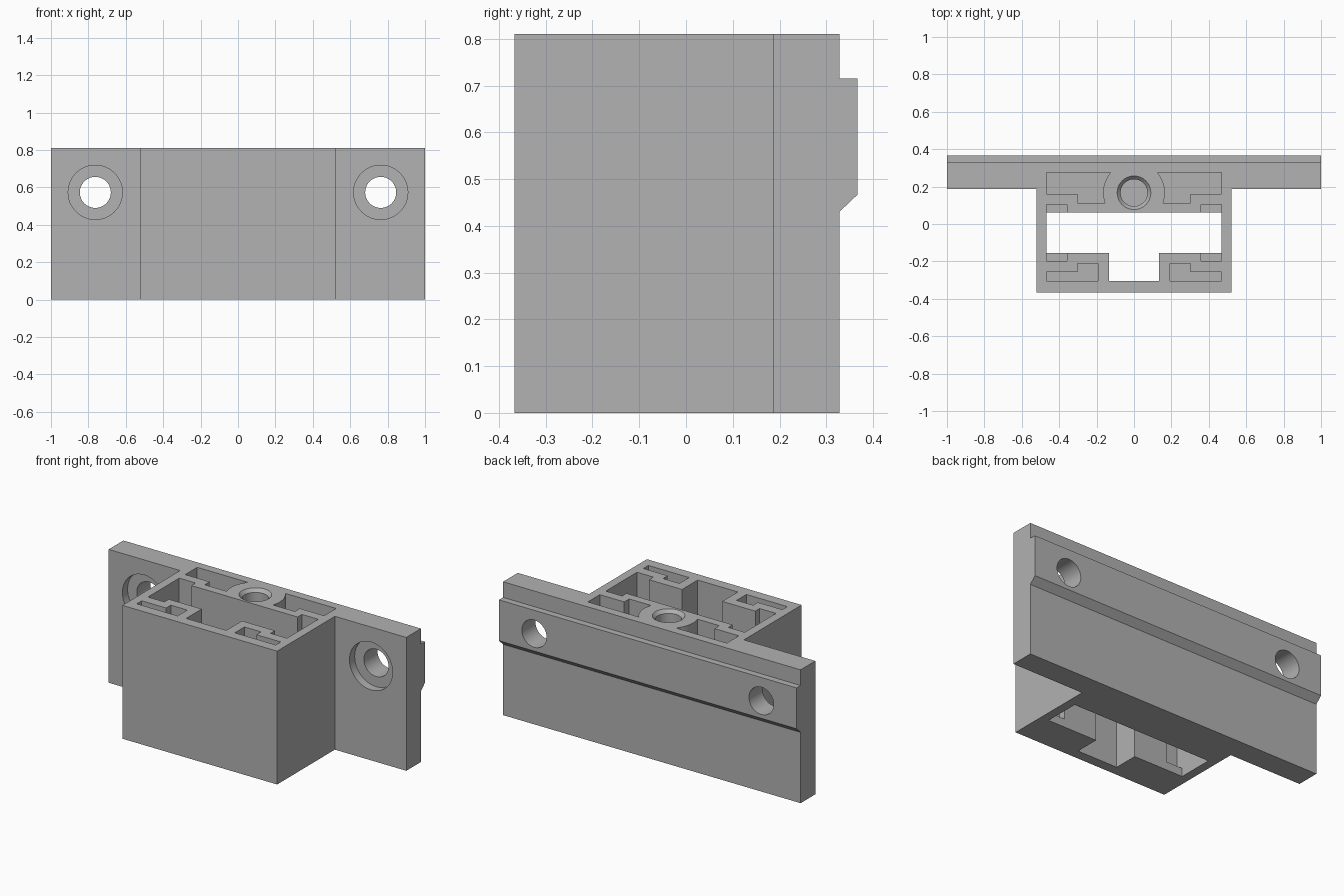
import bpy, bmesh, math
from mathutils import Vector

if "Cube" in bpy.data.objects:
    bpy.data.objects.remove(bpy.data.objects["Cube"])

HEIGHT = 0.81
FLOOR = 0.05
ABOVE = HEIGHT + 0.1

grey = bpy.data.materials.new("plain grey")
grey.use_nodes = True
colour = (0.445, 0.445, 0.445, 1)
grey.diffuse_color = colour
grey.node_tree.nodes["Principled BSDF"].inputs["Base Color"].default_value = colour


def prism(name, base, offset):
    """Extrude a closed outline of 3D points by an offset vector."""
    bm = bmesh.new()
    face = bm.faces.new([bm.verts.new(p) for p in base])
    top = bmesh.ops.extrude_face_region(bm, geom=[face])["geom"]
    bmesh.ops.translate(bm, vec=Vector(offset),
                        verts=[v for v in top if isinstance(v, bmesh.types.BMVert)])
    bmesh.ops.recalc_face_normals(bm, faces=bm.faces)
    mesh = bpy.data.meshes.new(name)
    bm.to_mesh(mesh)
    bm.free()
    mesh.materials.append(grey)
    obj = bpy.data.objects.new(name, mesh)
    bpy.context.collection.objects.link(obj)
    return obj


def upright(name, outline, low, high):
    return prism(name, [(x, y, low) for x, y in outline], (0, 0, high - low))


def lathe(name, centre, axis, profile, sides=48):
    """Closed turned solid; profile is a list of (radius, distance along axis)."""
    bm = bmesh.new()
    turn = Vector(axis).to_track_quat("Z", "Y")
    rings = []
    for radius, dist in profile:
        angles = [2 * math.pi * i / sides for i in range(sides)]
        rings.append([bm.verts.new(Vector(centre) + turn @ Vector(
            (radius * math.cos(a), radius * math.sin(a), dist))) for a in angles])
    for a, b in zip(rings, rings[1:]):
        for i in range(sides):
            j = (i + 1) % sides
            bm.faces.new((a[i], a[j], b[j], b[i]))
    bm.faces.new(rings[0])
    bm.faces.new(rings[-1])
    bmesh.ops.recalc_face_normals(bm, faces=bm.faces)
    mesh = bpy.data.meshes.new(name)
    bm.to_mesh(mesh)
    bm.free()
    mesh.materials.append(grey)
    obj = bpy.data.objects.new(name, mesh)
    bpy.context.collection.objects.link(obj)
    return obj


def combine(target, tool, operation="DIFFERENCE"):
    tool.hide_render = True
    mod = target.modifiers.new("combine", "BOOLEAN")
    mod.operation = operation
    mod.solver = "EXACT"
    mod.object = tool
    bpy.context.view_layer.objects.active = target
    bpy.ops.object.modifier_apply(modifier=mod.name)
    bpy.data.objects.remove(tool)


def mirrored(half):
    """Complete a right-hand half outline across x = 0."""
    return half + [(-x, y) for x, y in reversed(half)]


# Housing box and mounting plate in one outline
body = upright("bracket_body", mirrored(
    [(0.52, -0.367), (0.52, 0.187), (1, 0.187), (1, 0.328)]), 0, HEIGHT)

# Locating ridge along the back of the plate
ridge = [(0.28, 0.43), (0.328, 0.43), (0.367, 0.467), (0.367, 0.715), (0.28, 0.715)]
combine(body, prism("back_ridge", [(-1, y, z) for y, z in ridge], (2, 0, 0)), "UNION")

# T-shaped opening through the floor
combine(body, upright("floor_opening", mirrored(
    [(0.135, -0.305), (0.135, -0.155), (0.467, -0.155), (0.467, 0.062)]), -0.1, FLOOR + 0.02))

# Main cavity above the floor, with stepped corners
combine(body, upright("main_cavity", mirrored(
    [(0.135, -0.305), (0.135, -0.155), (0.357, -0.155), (0.357, -0.197),
     (0.467, -0.197), (0.467, 0.103), (0.357, 0.103), (0.357, 0.062)]), FLOOR, ABOVE))

# Stepped pockets at the front and back, the back ones curved around the screw boss
BOSS_Y = 0.167
BOSS_R = 0.165
front_pocket = [(0.467, -0.305), (0.467, -0.257), (0.303, -0.257),
                (0.303, -0.212), (0.192, -0.212), (0.192, -0.305)]
back_pocket = [(0.467, 0.275), (0.467, 0.16), (0.303, 0.16), (0.303, 0.113)]
start = math.asin((0.113 - BOSS_Y) / BOSS_R)
end = math.asin((0.275 - BOSS_Y) / BOSS_R)
for i in range(13):
    a = start + (end - start) * i / 12
    back_pocket.append((BOSS_R * math.cos(a), BOSS_Y + BOSS_R * math.sin(a)))
for side in (-1, 1):
    for outline in (front_pocket, back_pocket):
        combine(body, upright("pocket", [(side * x, y) for x, y in outline], FLOOR, ABOVE))

# Blind screw hole with a chamfered mouth
combine(body, lathe("screw_hole", (0, BOSS_Y, 0), (0, 0, 1),
                    [(0.072, FLOOR), (0.072, HEIGHT - 0.02),
                     (0.09, HEIGHT), (0.09, ABOVE)]))

# Counterbored mounting holes through the plate
for side in (-1, 1):
    combine(body, lathe("mounting_hole", (side * 0.763, 0, 0.573), (0, 1, 0),
                        [(0.145, 0.15), (0.145, 0.237), (0.083, 0.237), (0.083, 0.45)]))

# Smooth the round walls and keep the edges sharp
bpy.ops.object.select_all(action="DESELECT")
body.select_set(True)
bpy.context.view_layer.objects.active = body
bpy.ops.object.shade_smooth_by_angle(angle=math.radians(30))
